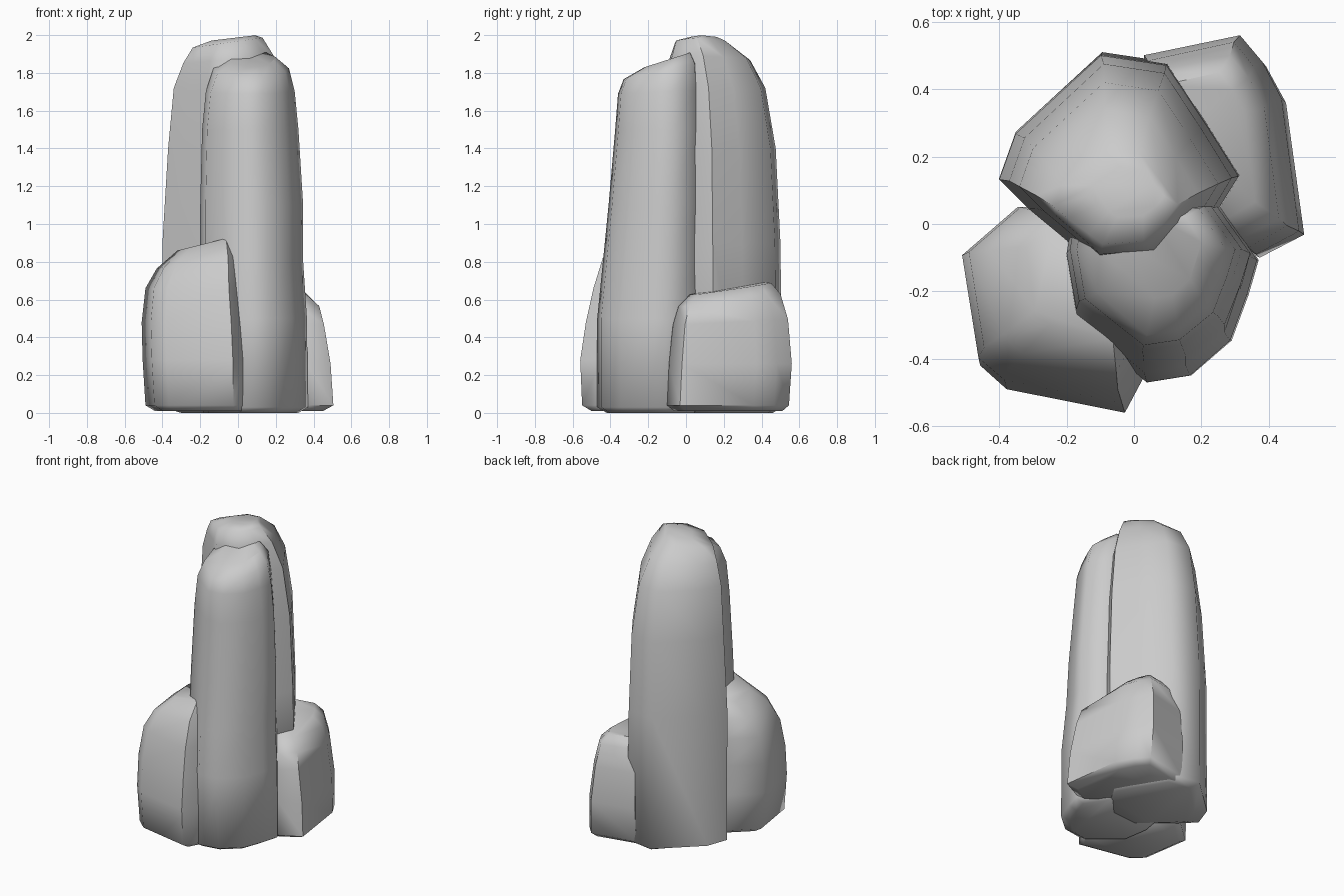
import bpy, bmesh, math


def rock(name, outline, levels):
    """Loft an irregular footprint through levels (z, x0, x1, y0, y1, slope_x, slope_y)."""
    xs, ys = zip(*outline)
    ax, bx, ay, by = min(xs), max(xs), min(ys), max(ys)
    bm = bmesh.new()
    rings = []
    for z, x0, x1, y0, y1, sx, sy in levels:
        cx, cy = (x0 + x1) / 2, (y0 + y1) / 2
        ring = []
        for px, py in outline:
            x = x0 + (px - ax) / (bx - ax) * (x1 - x0)
            y = y0 + (py - ay) / (by - ay) * (y1 - y0)
            ring.append(bm.verts.new((x, y, max(0, z + sx * (x - cx) + sy * (y - cy)))))
        rings.append(ring)
    n = len(outline)
    for a, b in zip(rings, rings[1:]):
        for i in range(n):
            j = (i + 1) % n
            bm.faces.new((a[i], a[j], b[j], b[i]))
    bm.faces.new(rings[0][::-1])
    bm.faces.new(rings[-1])
    bmesh.ops.recalc_face_normals(bm, faces=bm.faces)
    mesh = bpy.data.meshes.new(name)
    bm.to_mesh(mesh)
    bm.free()
    ob = bpy.data.objects.new(name, mesh)
    bpy.context.collection.objects.link(ob)
    bpy.ops.object.select_all(action='DESELECT')
    ob.select_set(True)
    bpy.context.view_layer.objects.active = ob
    bpy.ops.object.shade_smooth_by_angle(angle=math.radians(60))
    return ob


# tall rear pillar
rock("rear_pillar",
     [(-.10, .52), (.10, .49), (.22, .31), (.32, .15), (.24, .02), (.12, -.10),
      (-.12, -.12), (-.20, -.05), (-.32, .05), (-.41, .14), (-.36, .28)],
     [(0.00, -.30, .26, -.08, .46, 0, 0),
      (0.03, -.40, .32, -.12, .51, 0, 0),
      (0.90, -.40, .31, -.12, .50, 0, 0),
      (1.40, -.37, .29, -.11, .475, 0, 0),
      (1.72, -.34, .25, -.10, .42, 0, 0),
      (1.87, -.29, .19, -.09, .34, .08, 0),
      (1.96, -.24, .13, -.06, .22, .14, 0),
      (1.985, -.14, .09, .02, .17, .12, 0)])

# slightly shorter front pillar
rock("front_pillar",
     [(-.17, -.28), (.04, -.45), (.17, -.43), (.29, -.33), (.34, -.20), (.37, -.10),
      (.26, .06), (0, .08), (-.18, .02), (-.20, -.10)],
     [(0.00, -.18, .32, -.42, .06, 0, 0),
      (0.03, -.20, .37, -.47, .08, 0, 0),
      (0.50, -.20, .365, -.47, .08, 0, 0),
      (0.80, -.20, .345, -.44, .08, 0, 0),
      (1.10, -.20, .345, -.41, .08, 0, 0),
      (1.50, -.19, .32, -.375, .08, 0, 0),
      (1.70, -.17, .30, -.36, .07, 0, .05),
      (1.81, -.13, .27, -.33, .06, 0, .22),
      (1.87, -.04, .20, -.22, .03, 0, .32)])

# low boulder at the front left
rock("front_left_boulder",
     [(-.51, -.10), (-.46, -.42), (-.38, -.49), (-.02, -.56), (.04, -.45),
      (.10, -.20), (-.08, .05), (-.34, .05)],
     [(0.01, -.44, .08, -.50, .03, 0, 0),
      (0.04, -.49, .09, -.55, .05, 0, 0),
      (0.28, -.505, .09, -.56, .05, 0, 0),
      (0.48, -.51, .08, -.53, .05, 0, 0),
      (0.66, -.49, .06, -.49, .05, 0, 0),
      (0.80, -.43, .04, -.44, .04, .15, 0),
      (0.90, -.32, .00, -.34, .02, .25, 0)])

# low boulder at the rear right
rock("rear_right_boulder",
     [(.32, .56), (.39, .48), (.45, .37), (.505, -.03), (.37, -.10), (.20, 0),
      (.10, .30), (.02, .50)],
     [(0.01, .06, .45, -.06, .51, 0, 0),
      (0.04, .03, .505, -.10, .545, 0, 0),
      (0.26, .03, .49, -.09, .56, 0, 0),
      (0.48, .04, .455, -.07, .54, 0, .05),
      (0.60, .05, .43, -.04, .50, -.05, .12),
      (0.66, .08, .36, .02, .45, -.06, .14)])
